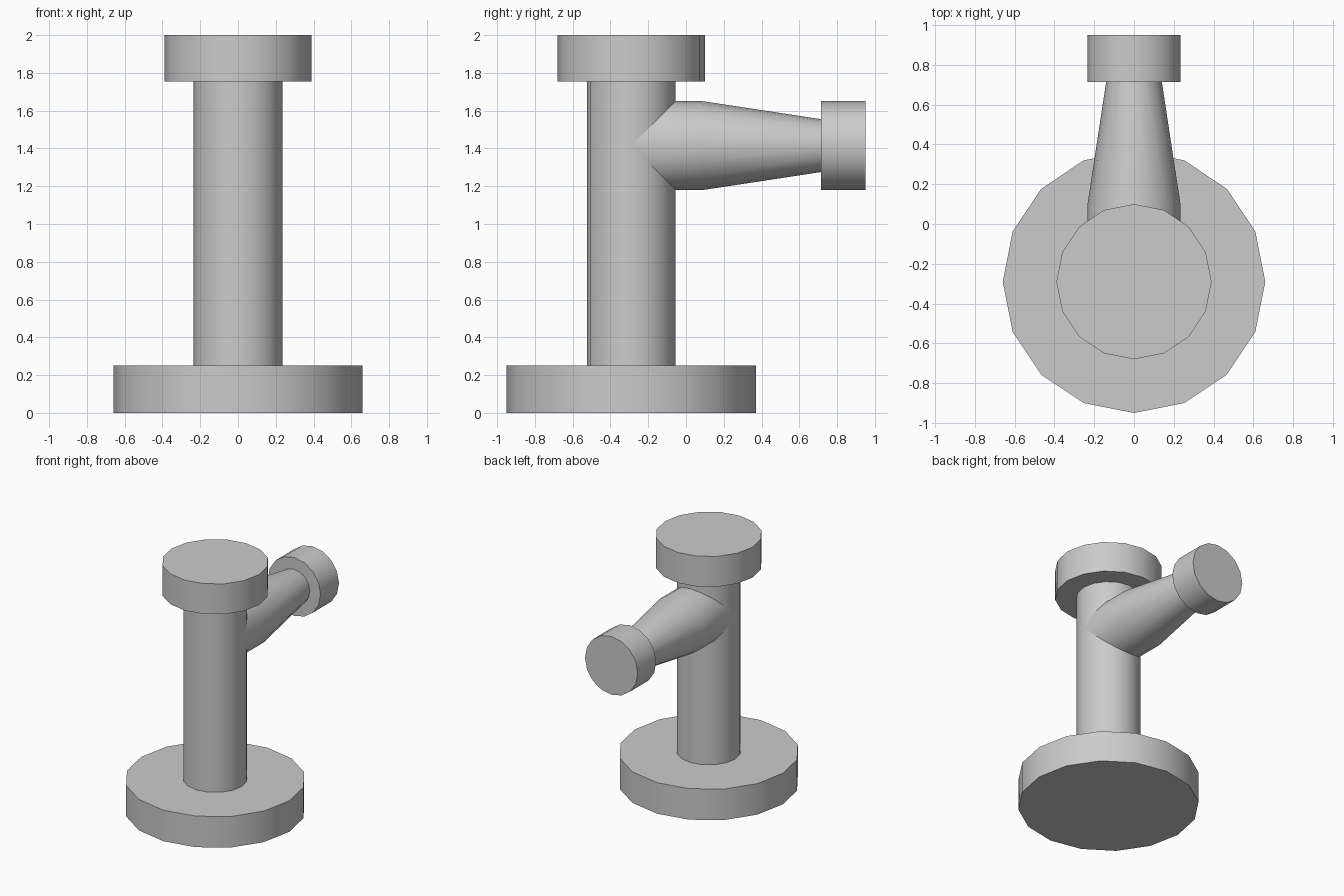
import bpy, bmesh, math

if "Cube" in bpy.data.objects:
    bpy.data.objects.remove(bpy.data.objects["Cube"])

SIDES = 16
AXIS_Y = -0.29      # upright axis
ARM_Z = 1.415       # side branch axis
R = 0.235           # pipe radius

grey = bpy.data.materials.new("plain grey")
grey.diffuse_color = (0.6, 0.6, 0.6, 1)
grey.use_nodes = True
grey.node_tree.nodes["Principled BSDF"].inputs["Base Color"].default_value = grey.diffuse_color


def turned(name, profile, along_y=False, mitre=False):
    """Solid of (radius, position) rings, around the upright or the branch axis."""
    bm = bmesh.new()
    rings = []
    for i, (r, t) in enumerate(profile):
        ring = []
        for k in range(SIDES):
            a = 2 * math.pi * k / SIDES
            u, v = r * math.cos(a), r * math.sin(a)
            if along_y:
                # the mitred first ring follows the upright's surface
                y = AXIS_Y + abs(v) if mitre and i == 0 else t
                co = (u, y, ARM_Z + v)
            else:
                co = (u, AXIS_Y + v, t)
            ring.append(bm.verts.new(co))
        rings.append(ring)
    for a, b in zip(rings, rings[1:]):
        for k in range(SIDES):
            n = (k + 1) % SIDES
            bm.faces.new((a[k], a[n], b[n], b[k]))
    if not mitre:
        bm.faces.new(rings[0])
    bm.faces.new(rings[-1])
    bmesh.ops.recalc_face_normals(bm, faces=bm.faces)
    mesh = bpy.data.meshes.new(name)
    bm.to_mesh(mesh)
    bm.free()
    mesh.materials.append(grey)
    obj = bpy.data.objects.new(name, mesh)
    bpy.context.collection.objects.link(obj)
    bpy.ops.object.select_all(action='DESELECT')
    obj.select_set(True)
    bpy.context.view_layer.objects.active = obj
    bpy.ops.object.shade_smooth_by_angle(angle=math.radians(35))
    return obj


# Upright pipe with its flanges
turned("base_flange", [(0.66, 0), (0.66, 0.25)])
turned("upright_pipe", [(R, 0.25), (R, 1.755)])
turned("top_flange", [(0.39, 1.755), (0.39, 2.0)])

# Tapered side branch with its end collar
turned("side_branch", [(R, AXIS_Y), (R, 0.09), (0.14, 0.715)], along_y=True, mitre=True)
turned("branch_collar", [(R, 0.715), (R, 0.95)], along_y=True)
